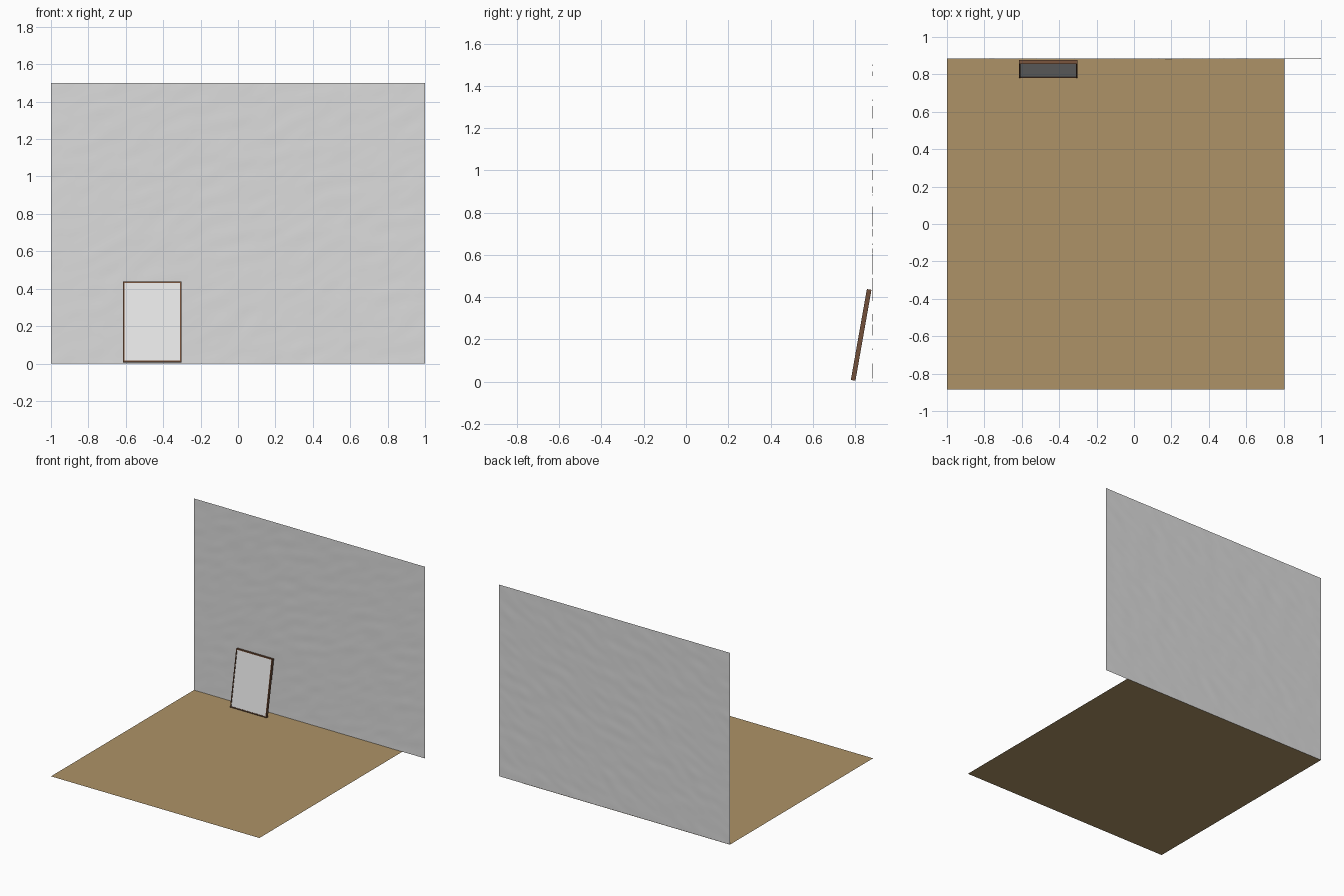
import bpy, bmesh, math
from mathutils import Matrix, Vector, noise

if "Cube" in bpy.data.objects:
    bpy.data.objects.remove(bpy.data.objects["Cube"])


def material(name, rgb):
    m = bpy.data.materials.new(name)
    m.diffuse_color = (*rgb, 1)
    m.use_nodes = True
    m.node_tree.nodes["Principled BSDF"].inputs["Base Color"].default_value = m.diffuse_color
    return m


def finish(bm, name, *mats):
    me = bpy.data.meshes.new(name)
    bm.to_mesh(me)
    bm.free()
    ob = bpy.data.objects.new(name, me)
    bpy.context.collection.objects.link(ob)
    for m in mats:
        me.materials.append(m)
    return ob


plaster = material("plaster grey", (0.72, 0.72, 0.72))
tan = material("tan floor", (0.42, 0.29, 0.135))
wood = material("brown wood", (0.17, 0.08, 0.042))
paper = material("pale canvas", (0.82, 0.82, 0.82))

# Floor: single flat sheet
bm = bmesh.new()
bm.faces.new([bm.verts.new(p) for p in
              ((-1, -.885, 0), (.805, -.885, 0), (.805, .885, 0), (-1, .885, 0))])
finish(bm, "floor", tan)

# Wall: upright sheet with faint slanted plaster ripples
bm = bmesh.new()
bmesh.ops.create_grid(bm, x_segments=120, y_segments=90, size=1)
for v in bm.verts:
    x, z = v.co.x, (v.co.y + 1) * 0.75
    along, across = (x + z) * 5, (z - x * 0.6) * 13
    bump = noise.noise(Vector((along, across, 3.0)))
    v.co = (x, 0.883 + 0.0012 * bump, z)
for f in bm.faces:
    f.smooth = True
bmesh.ops.recalc_face_normals(bm, faces=bm.faces)
bm.normal_update()
if sum(f.normal.y for f in bm.faces) > 0:
    bmesh.ops.reverse_faces(bm, faces=bm.faces)
finish(bm, "wall", plaster)

# Leaning picture: a box whose front is inset into a border and recessed canvas
W, H, T = 0.312, 0.437, 0.022
bm = bmesh.new()
bmesh.ops.create_cube(bm, size=1, matrix=Matrix.Translation((0, T / 2, H / 2))
                      @ Matrix.Diagonal((W, T, H, 1)))
bm.normal_update()
front = min(bm.faces, key=lambda f: f.normal.y)
bmesh.ops.inset_region(bm, faces=[front], thickness=0.010)
bmesh.ops.inset_region(bm, faces=[front], thickness=0.0005, depth=-0.004)
front.material_index = 1
picture = finish(bm, "leaning_picture", wood, paper)
picture.location = (-0.459, 0.780, 0.008)
picture.rotation_euler.x = -math.radians(10)
